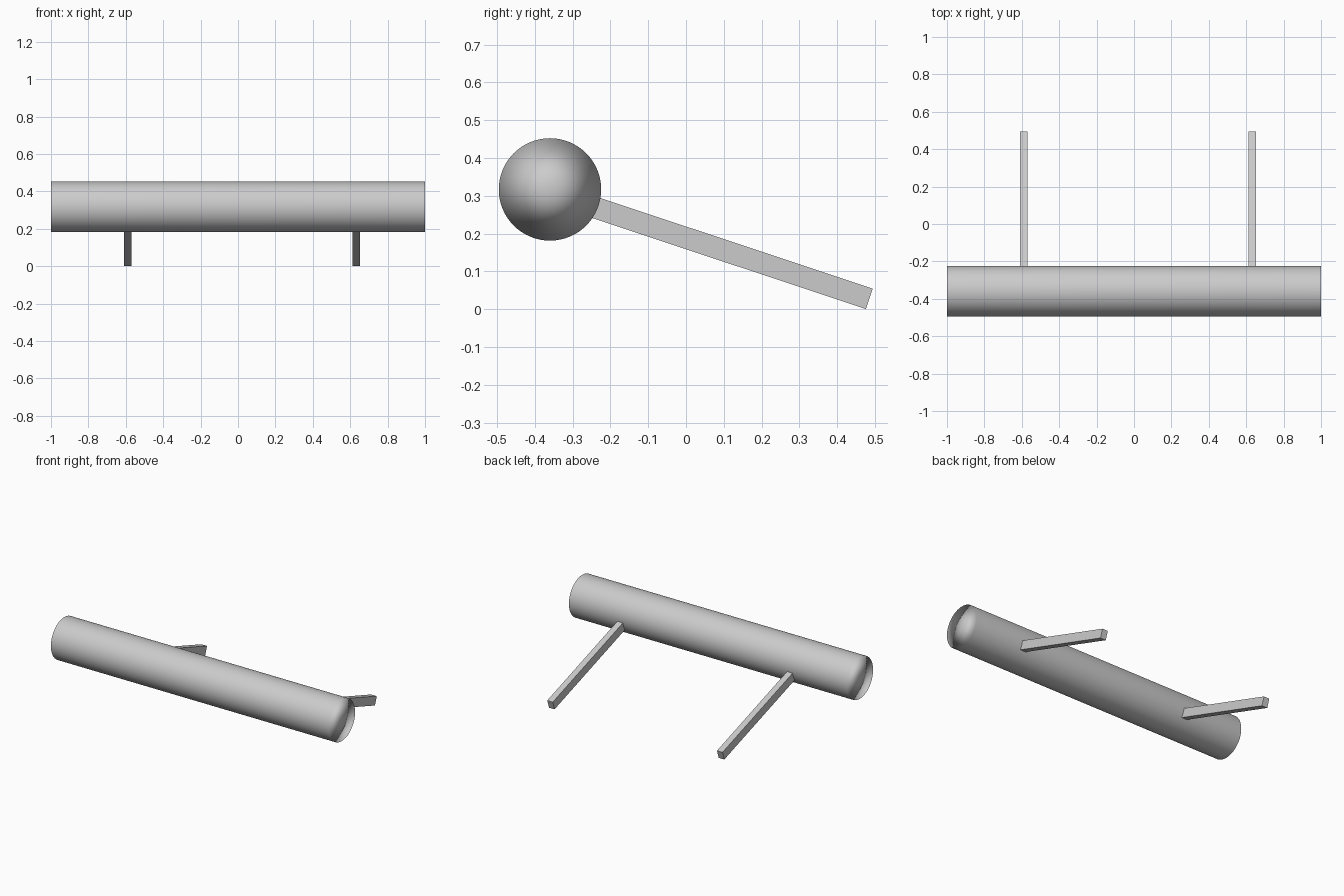
import bpy
import bmesh
import math
from mathutils import Matrix, Vector

if "Cube" in bpy.data.objects:
    bpy.data.objects.remove(bpy.data.objects["Cube"])

grey = bpy.data.materials.new("light grey")
grey.diffuse_color = (0.6, 0.6, 0.6, 1)
grey.use_nodes = True
grey.node_tree.nodes["Principled BSDF"].inputs["Base Color"].default_value = grey.diffuse_color


def make_object(name, bm, smooth=False):
    mesh = bpy.data.meshes.new(name)
    bmesh.ops.recalc_face_normals(bm, faces=bm.faces)
    for face in bm.faces:
        face.smooth = smooth
    bm.to_mesh(mesh)
    bm.free()
    mesh.materials.append(grey)
    obj = bpy.data.objects.new(name, mesh)
    bpy.context.scene.collection.objects.link(obj)
    return obj


# Long horizontal roller with fan caps, softly shaded over the rims
AXIS_Y, AXIS_Z, RADIUS = -0.36, 0.317, 0.1355
bm = bmesh.new()
bmesh.ops.create_cone(
    bm, cap_ends=True, cap_tris=True, segments=64,
    radius1=RADIUS, radius2=RADIUS, depth=2.0,
    matrix=Matrix.Translation((0, AXIS_Y, AXIS_Z)) @ Matrix.Rotation(math.pi / 2, 4, 'Y'))
roller = make_object("roller", bm, smooth=True)
weighted = roller.modifiers.new("rim shading", 'WEIGHTED_NORMAL')
weighted.mode = 'FACE_AREA'

# Two sloping square bars, running from inside the roller down to the ground
TILT = math.radians(18.4)
direction = Vector((0, math.cos(TILT), -math.sin(TILT)))
tip = Vector((0, 0.485, 0.0275))
LENGTH, WIDTH, THICKNESS = 0.79, 0.04, 0.057
for name, x in (("left_bar", -0.589), ("right_bar", 0.633)):
    centre = tip - direction * (LENGTH / 2) + Vector((x, 0, 0))
    bm = bmesh.new()
    bmesh.ops.create_cube(
        bm, size=1,
        matrix=Matrix.Translation(centre) @ Matrix.Rotation(-TILT, 4, 'X')
        @ Matrix.Diagonal((WIDTH, LENGTH, THICKNESS, 1)))
    make_object(name, bm)
